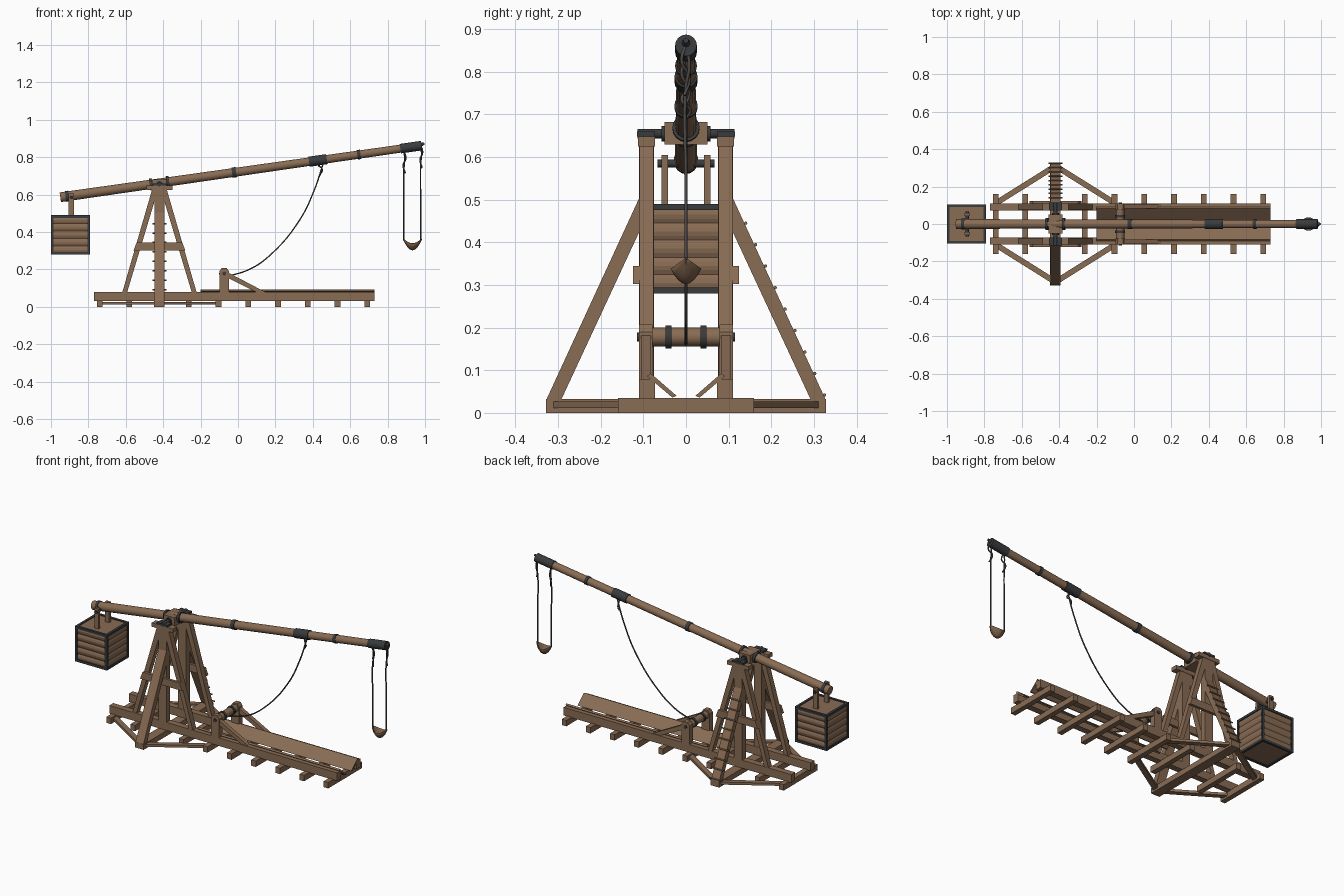
import bpy, bmesh, math
from mathutils import Vector, Matrix

cube = bpy.data.objects.get("Cube")
if cube:
    bpy.data.objects.remove(cube, do_unlink=True)


def material(name, rgb):
    m = bpy.data.materials.new(name)
    m.use_nodes = True
    m.diffuse_color = (*rgb, 1)
    m.node_tree.nodes["Principled BSDF"].inputs["Base Color"].default_value = (*rgb, 1)
    return m


WOOD = material("brown wood", (0.25, 0.15, 0.088))
IRON = material("dark iron", (0.04, 0.043, 0.046))
ROPE = material("grey rope", (0.075, 0.068, 0.06))
LEATHER = material("brown leather", (0.2, 0.118, 0.066))


def finish(name, bm, mat, smooth=False):
    bmesh.ops.recalc_face_normals(bm, faces=bm.faces)
    me = bpy.data.meshes.new(name)
    bm.to_mesh(me)
    bm.free()
    me.materials.append(mat)
    if smooth:
        for p in me.polygons:
            p.use_smooth = True
        me.set_sharp_from_angle(angle=math.radians(40))
    ob = bpy.data.objects.new(name, me)
    bpy.context.collection.objects.link(ob)
    return ob


def box(name, x, y, z, mat=WOOD):
    """Box from three (low, high) ranges."""
    bm = bmesh.new()
    bmesh.ops.create_cube(bm, size=1)
    for v in bm.verts:
        v.co = [(r[0] + r[1]) / 2 + c * (r[1] - r[0]) for r, c in zip((x, y, z), v.co)]
    return finish(name, bm, mat)


def prism(name, outline, axis, lo, hi, mat=WOOD):
    """Outline in the xz plane (axis y) or the yz plane (axis x), given thickness."""
    bm = bmesh.new()
    rings = []
    for t in (lo, hi):
        rings.append([bm.verts.new((a, t, b) if axis == "y" else (t, a, b)) for a, b in outline])
    n = len(outline)
    for i in range(n):
        j = (i + 1) % n
        bm.faces.new((rings[0][i], rings[0][j], rings[1][j], rings[1][i]))
    bm.faces.new(rings[0])
    bm.faces.new(rings[1])
    return finish(name, bm, mat)


def beam(name, p, q, side, w, h, mat=WOOD):
    """Straight beam from p to q; w along the side direction, h across it."""
    p, q, side = Vector(p), Vector(q), Vector(side)
    d = (q - p).normalized()
    rot = Matrix((side, d.cross(side), d)).transposed().to_4x4()
    bm = bmesh.new()
    bmesh.ops.create_cube(bm, size=1)
    size = Matrix.Diagonal((w, h, (q - p).length, 1))
    bm.transform(Matrix.Translation((p + q) / 2) @ rot @ size)
    return finish(name, bm, mat)


def rod(name, p, q, r1, r2=None, mat=WOOD, sides=16):
    p, q = Vector(p), Vector(q)
    bm = bmesh.new()
    bmesh.ops.create_cone(bm, cap_ends=True, segments=sides, radius1=r1,
                          radius2=r1 if r2 is None else r2, depth=(q - p).length)
    rot = (q - p).to_track_quat("Z", "Y").to_matrix().to_4x4()
    bm.transform(Matrix.Translation((p + q) / 2) @ rot)
    return finish(name, bm, mat, True)


def rope(name, pts, r=0.004):
    cu = bpy.data.curves.new(name, "CURVE")
    cu.dimensions = "3D"
    cu.bevel_depth = r
    cu.bevel_resolution = 1
    cu.resolution_u = 6
    cu.use_fill_caps = True
    sp = cu.splines.new("BEZIER")
    sp.bezier_points.add(len(pts) - 1)
    for b, co in zip(sp.bezier_points, pts):
        b.co = co
        b.handle_left_type = b.handle_right_type = "AUTO"
    cu.materials.append(ROPE)
    bpy.context.collection.objects.link(bpy.data.objects.new(name, cu))


TX = -0.42  # tower centre

# Base: cross ties and the wide tower sill
for i in range(10):
    x = -0.74 + i * 0.159
    if i != 2:
        box("cross_tie", (x - 0.015, x + 0.015), (-0.16, 0.16), (0, 0.035))
box("tower_sill", (TX - 0.028, TX + 0.028), (-0.328, 0.328), (0, 0.032))

for s in (-1, 1):
    def span(a, b):
        return tuple(sorted((s * a, s * b)))

    # Rails and flat diagonal struts
    box("base_rail", (-0.77, 0.73), span(0.073, 0.11), (0.032, 0.08))
    for x in (-0.74, -0.1):
        p, q = Vector((x, s * 0.11, 0.019)), Vector((TX + math.copysign(0.02, x - TX), s * 0.298, 0.019))
        beam("base_strut", p, q, (0, 0, 1), 0.015, 0.03)

    # Tower post, cap and bearing plate
    box("tower_post", (TX - 0.026, TX + 0.026), span(0.075, 0.11), (0, 0.64))
    prism("post_cap", [(TX - 0.07, 0.625), (TX + 0.07, 0.625), (TX + 0.07, 0.648), (TX - 0.07, 0.648)],
          "y", *span(0.073, 0.112))
    box("bearing_plate", (TX - 0.035, TX + 0.035), span(0.073, 0.115), (0.648, 0.66), IRON)

    # Slanted legs and the outer crossbar
    for d in (-1, 1):
        prism("tower_leg", [(TX + d * a, z) for a, z in
                            ((0.172, 0.08), (0.198, 0.08), (0.04, 0.625), (0.008, 0.625))],
              "y", *span(0.076, 0.109))
    prism("tower_crossbar", [(TX - 0.138, 0.302), (TX + 0.138, 0.302), (TX + 0.122, 0.345), (TX - 0.122, 0.345)],
          "y", *span(0.108, 0.124))

    # Side buttress
    prism("side_buttress", [(s * y, z) for y, z in
                            ((0.293, 0.03), (0.328, 0.03), (0.107, 0.51), (0.107, 0.43))],
          "x", TX - 0.026, TX + 0.026)

    # Winch post and brace
    prism("winch_post", [(-0.1, 0.06), (-0.048, 0.06), (-0.048, 0.19), (-0.06, 0.207), (-0.088, 0.207), (-0.1, 0.19)],
          "y", *span(0.078, 0.11))
    prism("winch_brace", [(-0.05, 0.182), (0.145, 0.08), (0.095, 0.08), (-0.05, 0.152)],
          "y", *span(0.082, 0.106))
    rod("winch_ring", (-0.074, s * 0.034, 0.178), (-0.074, s * 0.048, 0.178), 0.027, mat=IRON)

    # Sloping trough plank
    prism("trough_plank", [(s * y, z) for y, z in
                           ((0.022, 0.04), (0.032, 0.036), (0.091, 0.086), (0.083, 0.093))],
          "x", -0.2, 0.73)

    # Counterweight hanger
    box("weight_hanger", (-0.905, -0.878), span(0.042, 0.058), (0.48, 0.605))
    rod("axle_collar", (TX, s * 0.05, 0.655), (TX, s * 0.058, 0.655), 0.018, mat=IRON)

# Ladder rungs on one buttress
for i in range(9):
    t = i / 8
    y, z = 0.325 - 0.185 * t, 0.042 + 0.403 * t
    rod("ladder_rung", (TX - 0.038, y, z), (TX + 0.038, y, z), 0.004, sides=8)

# Throwing arm with iron bands
A, B = Vector((-0.95, 0, 0.586)), Vector((0.975, 0, 0.861))


def on_arm(x):
    return A.lerp(B, (x - A.x) / (B.x - A.x))


rod("throwing_arm", A, B, 0.026, 0.021)
for x0, x1, r in ((-0.922, -0.905, 0.029), (-0.032, -0.01, 0.0275), (0.38, 0.475, 0.027),
                  (0.638, 0.655, 0.0255), (0.868, 0.982, 0.0255)):
    rod("arm_band", on_arm(x0), on_arm(x1), r, mat=IRON)
rod("sling_hook", on_arm(0.975) + Vector((0, 0, 0.005)), on_arm(0.997) + Vector((0, 0, 0.009)), 0.011, 0.006, IRON, 10)

# Pivot
box("pivot_block", (TX - 0.037, TX + 0.037), (-0.05, 0.05), (0.63, 0.682))
rod("pivot_axle", (TX, -0.114, 0.655), (TX, 0.114, 0.655), 0.011, mat=IRON)
for d in (-1, 1):
    rod("pivot_band", on_arm(TX + d * 0.038), on_arm(TX + d * 0.052), 0.032, mat=IRON)

# Winch drum
rod("winch_drum", (-0.074, -0.084, 0.178), (-0.074, 0.084, 0.178), 0.022)
rod("winch_axle", (-0.074, -0.115, 0.178), (-0.074, 0.115, 0.178), 0.01, mat=IRON)

# Counterweight box: bulging planks inside an iron frame
CX, CZ, H = -0.895, 0.385, 0.105
bm = bmesh.new()
planks, steps = 5, 4
last = None
for i in range(planks * steps + 1):
    z = CZ - 0.1 + 0.2 * i / (planks * steps)
    h = 0.096 + 0.006 * math.sin(math.pi * (i % steps) / steps)
    ring = [bm.verts.new((CX + a * h, b * h, z)) for a, b in ((-1, -1), (1, -1), (1, 1), (-1, 1))]
    if last:
        for k in range(4):
            bm.faces.new((last[k - 1], last[k], ring[k], ring[k - 1]))
    else:
        bm.faces.new(ring)
    last = ring
bm.faces.new(last)
finish("weight_planks", bm, WOOD)
T = 0.014
full, low, high = (-H, H), (-H, -H + T), (H - T, H)
for a in (low, high):
    for b in (low, high):
        for x, y, z in ((full, a, b), (a, full, b), (a, b, full)):
            box("weight_frame", [CX + v for v in x], y, [CZ + v for v in z], IRON)
rod("hanger_pin", (-0.891, -0.067, 0.585), (-0.891, 0.067, 0.585), 0.009, mat=IRON)

# Winch rope
rope("winch_rope", [(0.455, 0, 0.765), (0.41, 0, 0.63), (0.33, 0, 0.465), (0.17, 0, 0.275),
                    (0.06, 0, 0.2), (-0.07, 0, 0.16)])
rope("rope_knot", [(0.43, 0.01, 0.755), (0.45, -0.01, 0.735), (0.44, 0.01, 0.71), (0.43, 0, 0.69)])

# Sling ropes with loose tails
for x, top in ((0.887, 0.835), (0.977, 0.865)):
    rope("sling_rope", [(x, 0, top), (x + 0.004, 0.008, top - 0.05), (x, 0, top - 0.1),
                        (x, 0, 0.55), (x, 0, 0.355)])
    rope("sling_tail", [(x, 0, top), (x + 0.01, -0.01, top - 0.04), (x - 0.004, 0.008, top - 0.08),
                        (x + 0.008, -0.004, top - 0.12)])

# Leather pouch
bm = bmesh.new()
bmesh.ops.create_grid(bm, x_segments=12, y_segments=8, size=1)
for v in bm.verts:
    u, w = v.co.x, v.co.y
    k = 1 - 0.97 * u * u
    v.co = (0.933 + 0.051 * u, 0.036 * w * k, 0.302 + 0.06 * u * u + 0.036 * w * w * k)
pouch = finish("sling_pouch", bm, LEATHER, True)
mod = pouch.modifiers.new("thickness", "SOLIDIFY")
mod.thickness = 0.005
